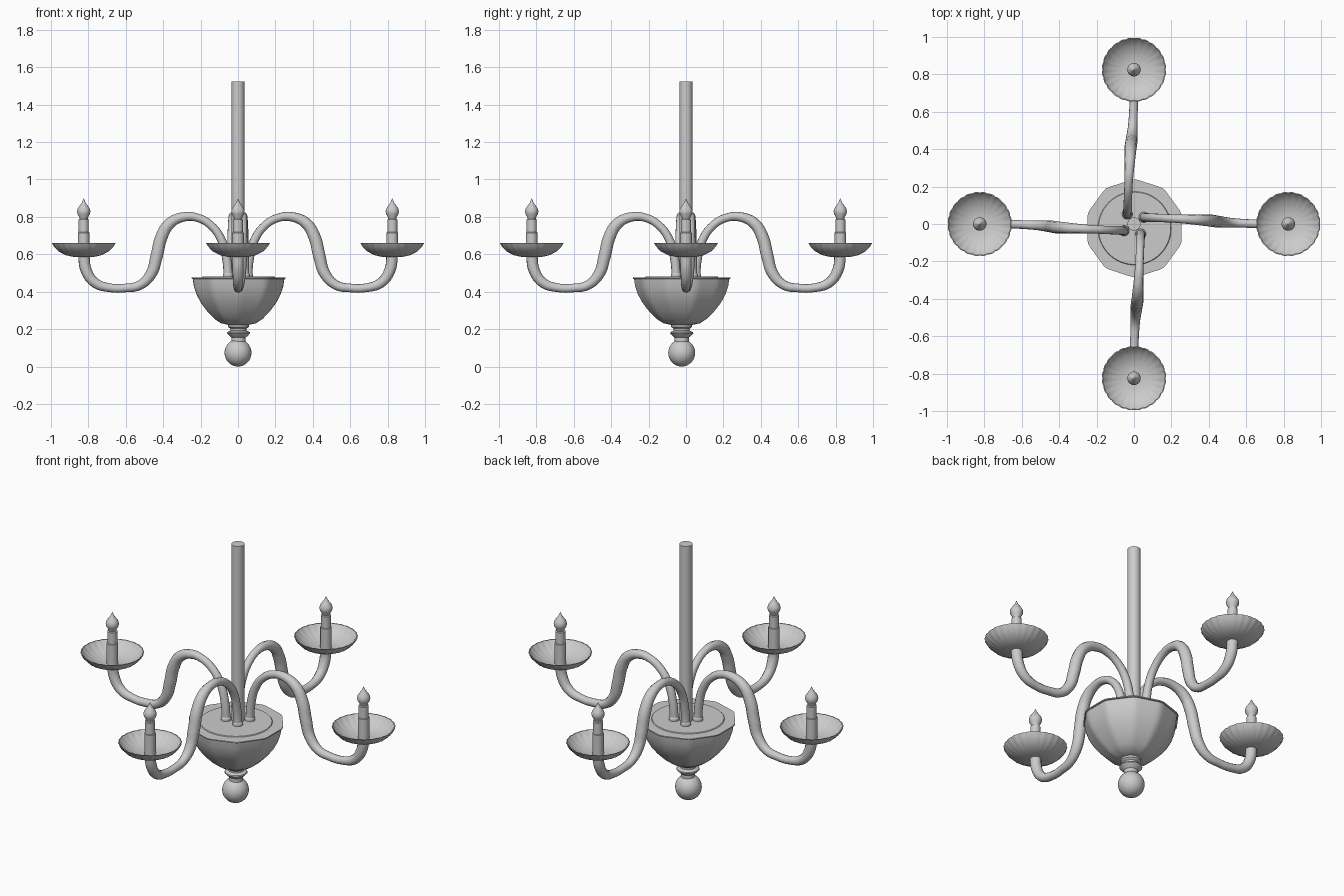
import bpy, bmesh
from math import sin, cos, pi, radians
from mathutils import Matrix

if "Cube" in bpy.data.objects:
    bpy.data.objects.remove(bpy.data.objects["Cube"])


def finish(obj, angle=30):
    bpy.ops.object.select_all(action='DESELECT')
    obj.select_set(True)
    bpy.context.view_layer.objects.active = obj
    bpy.ops.object.shade_smooth_by_angle(angle=radians(angle))
    return obj


def lathe(name, profile, center=(0, 0), segs=32, shape=None, angle=30):
    """Revolve (radius, z) points; shape(angle) scales the radius."""
    bm = bmesh.new()
    rings = []
    for r, z in profile:
        if r == 0:
            rings.append([bm.verts.new((center[0], center[1], z))] * segs)
            continue
        ring = []
        for i in range(segs):
            a = 2 * pi * i / segs
            k = r * (shape(a, r) if shape else 1)
            ring.append(bm.verts.new((center[0] + k * cos(a), center[1] + k * sin(a), z)))
        rings.append(ring)
    for lo, hi in zip(rings, rings[1:]):
        for i in range(segs):
            j = (i + 1) % segs
            quad = list(dict.fromkeys((lo[i], lo[j], hi[j], hi[i])))
            if len(quad) > 2:
                bm.faces.new(quad)
    bmesh.ops.recalc_face_normals(bm, faces=bm.faces)
    mesh = bpy.data.meshes.new(name)
    bm.to_mesh(mesh)
    bm.free()
    obj = bpy.data.objects.new(name, mesh)
    bpy.context.collection.objects.link(obj)
    return finish(obj, angle)


def tube(name, points):
    """Sweep a round section along (x, y, z, radius) points."""
    cu = bpy.data.curves.new(name + "_path", 'CURVE')
    cu.dimensions = '3D'
    cu.bevel_depth = 1.0
    cu.bevel_resolution = 4
    cu.use_fill_caps = True
    cu.resolution_u = 6
    sp = cu.splines.new('BEZIER')
    sp.bezier_points.add(len(points) - 1)
    for bp, (x, y, z, r) in zip(sp.bezier_points, points):
        bp.co = (x, y, z)
        bp.radius = r
        bp.handle_left_type = bp.handle_right_type = 'AUTO'
    tmp = bpy.data.objects.new(name + "_path", cu)
    bpy.context.collection.objects.link(tmp)
    bpy.context.view_layer.update()
    dg = bpy.context.evaluated_depsgraph_get()
    mesh = bpy.data.meshes.new_from_object(tmp.evaluated_get(dg))
    bpy.data.objects.remove(tmp)
    obj = bpy.data.objects.new(name, mesh)
    bpy.context.collection.objects.link(obj)
    return finish(obj, 40)


HUB = (0.003, -0.023)

# central stem
lathe("stem", [(0, 0.46), (0.035, 0.46), (0.035, 1.523), (0, 1.523)])

# ten-sided bowl with softened ridges
def ten_sided(a, r):
    step = pi / 5
    d = (a + pi / 2 + step / 2) % step - step / 2
    off = step / 2 - abs(d)
    return min(0.957 / cos(off), 0.995)

lathe("bowl", [(0, 0.222), (0.055, 0.222), (0.10, 0.232), (0.135, 0.255), (0.175, 0.295),
               (0.21, 0.340), (0.235, 0.385), (0.25, 0.43), (0.256, 0.468), (0.263, 0.47),
               (0.263, 0.476), (0.19, 0.476), (0.19, 0.46), (0, 0.46)],
      HUB, 80, ten_sided, 25)
lathe("bowl_lid", [(0, 0.455), (0.198, 0.455), (0.198, 0.474), (0.193, 0.480), (0, 0.480)], HUB, 64)

# turned collar and ball under the bowl
lathe("collar", [(0, 0.13), (0.038, 0.13), (0.038, 0.155), (0.048, 0.163), (0.062, 0.178),
                 (0.06, 0.184), (0.043, 0.192), (0.043, 0.202), (0.056, 0.212), (0.056, 0.226),
                 (0, 0.226)], HUB)
ball = [(0.072 * sin(pi * i / 16), 0.073 - 0.073 * cos(pi * i / 16)) for i in range(17)]
ball[0], ball[-1] = (0, 0), (0, 0.146)
lathe("bottom_ball", ball, (-0.0, HUB[1]))

# one arm set, pointing along +x
END = (0.825, 0.0)

def fluted(a, r):
    return 1 - 0.022 * (1 - abs(sin(12 * a))) if r > 0.06 else 1

arm = tube("arm", [
    (0.052, 0.036, 0.46, 0.024), (0.060, 0.035, 0.57, 0.024), (0.090, 0.034, 0.68, 0.023),
    (0.145, 0.032, 0.755, 0.022), (0.215, 0.029, 0.795, 0.022), (0.29, 0.025, 0.800, 0.025),
    (0.365, 0.021, 0.765, 0.030), (0.410, 0.018, 0.69, 0.033), (0.435, 0.015, 0.59, 0.033),
    (0.465, 0.012, 0.495, 0.030), (0.525, 0.007, 0.435, 0.025), (0.60, 0.003, 0.420, 0.023),
    (0.685, 0.0, 0.421, 0.023), (0.765, 0.0, 0.448, 0.027), (0.812, 0.0, 0.515, 0.030),
    (0.825, 0.0, 0.60, 0.031)])
foot = lathe("arm_foot", [(0, 0.475), (0.028, 0.475), (0.028, 0.492), (0.02, 0.505), (0, 0.505)],
             (0.053, 0.036), 20)
dish = lathe("drip_dish", [(0, 0.585), (0.05, 0.585), (0.095, 0.595), (0.135, 0.615),
                           (0.16, 0.64), (0.172, 0.66), (0.167, 0.66), (0.154, 0.643),
                           (0.13, 0.622), (0.09, 0.603), (0.05, 0.594), (0, 0.594)],
             END, 96, fluted, 35)
candle = lathe("candle", [(0, 0.59), (0.031, 0.59), (0.031, 0.715), (0.027, 0.718),
                          (0.027, 0.785), (0.02, 0.79), (0, 0.79)], END, 24)
bulb = lathe("bulb", [(0, 0.785), (0.021, 0.785), (0.024, 0.80), (0.033, 0.815), (0.036, 0.83),
                      (0.031, 0.847), (0.020, 0.862), (0.010, 0.876), (0.005, 0.888), (0, 0.898)],
             END, 24, angle=60)

# repeat the arm set around the stem
for part in (arm, foot, dish, candle, bulb):
    base = part.name
    for k in (1, 2, 3):
        copy = bpy.data.objects.new(f"{base}_{k + 1}", part.data)
        bpy.context.collection.objects.link(copy)
        copy.matrix_world = Matrix.Rotation(k * pi / 2, 4, 'Z')
